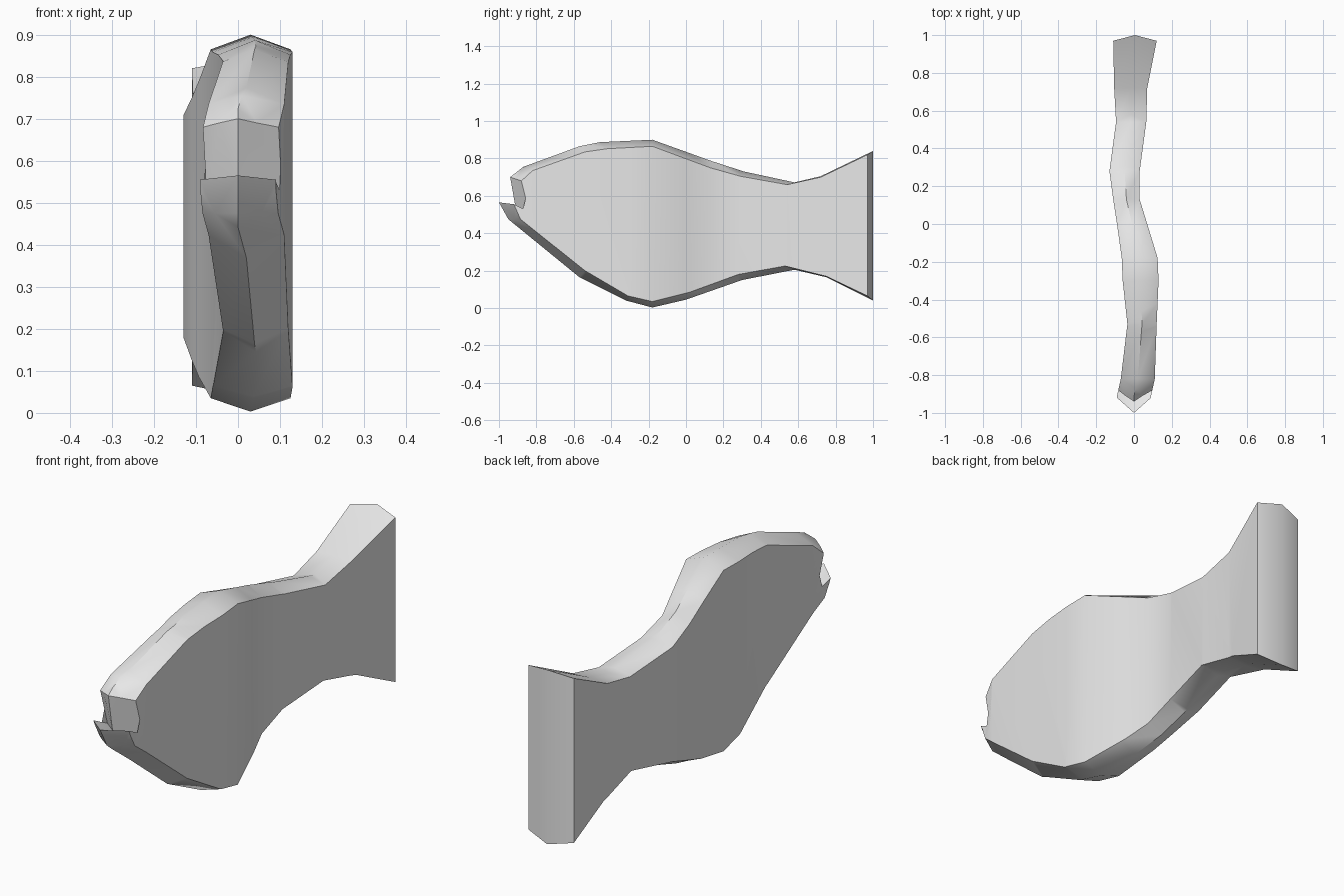
import bpy, bmesh, math

if "Cube" in bpy.data.objects:
    bpy.data.objects.remove(bpy.data.objects["Cube"])

# Outline pairs: (ridge y, ridge z, side rim y, side rim z)
OUTLINE = [
    # back, tail to nose
    (1, .84, .97, .82), (.72, .705, .72, .70), (.58, .672, .54, .66),
    (.31, .73, .29, .705), (.14, .785, .13, .75), (-.18, .90, -.18, .865),
    (-.46, .887, -.42, .852), (-.57, .865, -.54, .835),
    (-.87, .755, -.82, .735), (-.94, .70, -.88, .68),
    # mouth and lower lip
    (-.91, .53, -.84, .515), (-1, .565, -.92, .555), (-.95, .475, -.885, .475),
    # belly, chin to tail
    (-.57, .165, -.54, .20), (-.32, .04, -.31, .065), (-.18, .003, -.18, .035),
    (0, .045, .02, .085), (.30, .15, .28, .18), (.58, .205, .53, .225),
    (.75, .165, .75, .17), (1, .04, .97, .065),
]

# Sideways wave of the body: (y, left x, right x)
WAVE = [(-1, -.09, .09), (-.91, -.09, .09), (-.82, -.07, .11), (-.53, -.035, .12),
        (-.3, -.06, .13), (-.18, -.065, .125), (0, -.09, .07), (.13, -.11, .03),
        (.28, -.13, .03), (.54, -.095, .065), (.72, -.105, .07),
        (.97, -.11, .12), (1, -.11, .12)]


def wave(y):
    y = max(-1, min(1, y))
    for (a, l0, r0), (b, l1, r1) in zip(WAVE, WAVE[1:]):
        if y <= b:
            t = (y - a) / (b - a)
            return l0 + (l1 - l0) * t, r0 + (r1 - r0) * t


# Straight slab with a raised ridge around its rim
bm = bmesh.new()
left = [bm.verts.new((-1, p[2], p[3])) for p in OUTLINE]
ridge = [bm.verts.new((0, p[0], p[1])) for p in OUTLINE]
right = [bm.verts.new((1, p[2], p[3])) for p in OUTLINE]
sides = [bm.faces.new(left), bm.faces.new(right[::-1])]
n = len(OUTLINE)
for i in range(n):
    j = (i + 1) % n
    bm.faces.new((left[j], left[i], ridge[i], ridge[j]))
    bm.faces.new((ridge[j], ridge[i], right[i], right[j]))
bmesh.ops.triangulate(bm, faces=sides)

# Cut across the body wherever it bends, then bend it
for y, _, _ in WAVE[1:-2]:
    bmesh.ops.bisect_plane(bm, geom=bm.verts[:] + bm.edges[:] + bm.faces[:],
                           plane_co=(0, y, 0), plane_no=(0, 1, 0), dist=1e-4)
for v in bm.verts:
    l, r = wave(v.co.y)
    v.co.x = l + (v.co.x + 1) / 2 * (r - l)
bmesh.ops.recalc_face_normals(bm, faces=bm.faces[:])

mesh = bpy.data.meshes.new("fish_body")
bm.to_mesh(mesh)
bm.free()
body = bpy.data.objects.new("fish_body", mesh)
bpy.context.collection.objects.link(body)
grey = bpy.data.materials.new("light_grey")
grey.diffuse_color = (.8, .8, .8, 1)
grey.use_nodes = True
grey.node_tree.nodes["Principled BSDF"].inputs["Base Color"].default_value = grey.diffuse_color
mesh.materials.append(grey)

# Soft ridge and waves, crisp rims
bpy.context.view_layer.objects.active = body
body.select_set(True)
bpy.ops.object.shade_smooth_by_angle(angle=math.radians(45))
